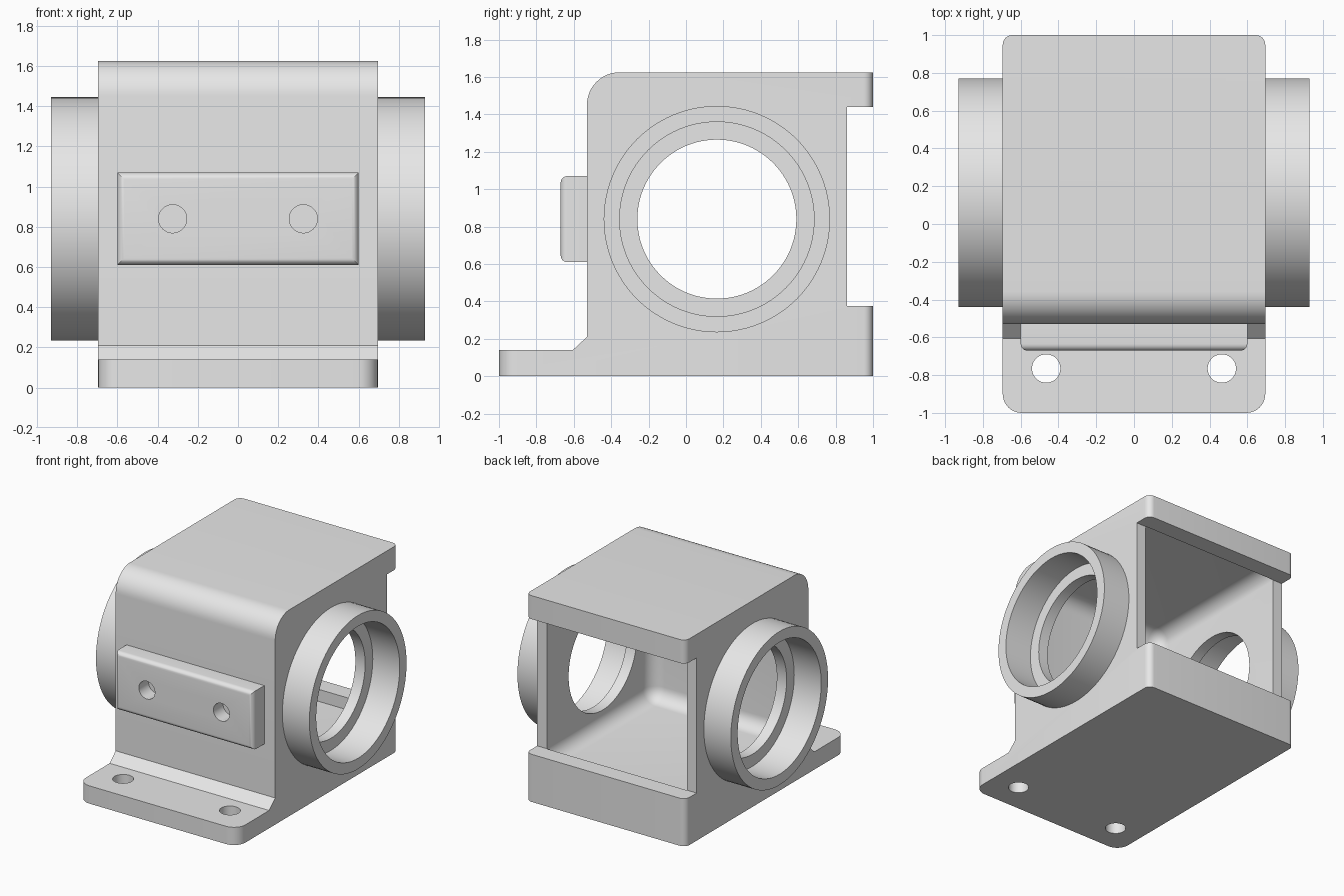
import bpy, bmesh, math
from mathutils import Matrix, Vector

if "Cube" in bpy.data.objects:
    bpy.data.objects.remove(bpy.data.objects["Cube"], do_unlink=True)

# Single plain metal colour
GREY = (0.8, 0.8, 0.8, 1.0)
metal = bpy.data.materials.new("plain_grey_metal")
metal.use_nodes = True
metal.diffuse_color = GREY
metal.node_tree.nodes["Principled BSDF"].inputs["Base Color"].default_value = GREY

HALF = 0.695              # half width of the housing
BORE_Y, BORE_Z = 0.165, 0.84


def to_object(bm, name):
    bmesh.ops.recalc_face_normals(bm, faces=bm.faces)
    mesh = bpy.data.meshes.new(name)
    bm.to_mesh(mesh)
    bm.free()
    mesh.materials.append(metal)
    ob = bpy.data.objects.new(name, mesh)
    bpy.context.collection.objects.link(ob)
    return ob


def round_edges(bm, test, radius, segments=8):
    """Round every edge whose two end points pass the test."""
    edges = [e for e in bm.edges if test(e.verts[0].co, e.verts[1].co)]
    bmesh.ops.bevel(bm, geom=edges, offset=radius, segments=segments,
                    profile=0.5, affect='EDGES', clamp_overlap=True)


def box(lo, hi):
    bm = bmesh.new()
    bmesh.ops.create_cube(bm, size=1)
    lo, hi = Vector(lo), Vector(hi)
    for v in bm.verts:
        v.co = Vector(hi[i] if v.co[i] > 0 else lo[i] for i in range(3))
    return bm


def cylinder(name, centre, axis, radius, depth, sides=48):
    bm = bmesh.new()
    turn = Vector(axis).to_track_quat('Z', 'Y').to_matrix().to_4x4()
    bmesh.ops.create_cone(bm, cap_ends=True, segments=sides, radius1=radius,
                          radius2=radius, depth=depth,
                          matrix=Matrix.Translation(centre) @ turn)
    return to_object(bm, name)


def cut(target, cutter):
    """Subtract the cutter and remove it."""
    mod = target.modifiers.new("cut", 'BOOLEAN')
    mod.operation, mod.solver, mod.object = 'DIFFERENCE', 'EXACT', cutter
    cutter.hide_render = True
    bpy.context.view_layer.update()
    bpy.context.view_layer.objects.active = target
    bpy.ops.object.modifier_apply(modifier=mod.name)
    bpy.data.objects.remove(cutter, do_unlink=True)


# Housing: side profile (y, z) with foot, chamfer and rear lips
profile = [(-1, 0), (1, 0), (1, 0.375), (0.86, 0.375), (0.86, 1.44), (1, 1.44),
           (1, 1.625), (-0.53, 1.625), (-0.53, 0.21), (-0.605, 0.14), (-1, 0.14)]
bm = bmesh.new()
side = bm.faces.new([bm.verts.new((-HALF, y, z)) for y, z in profile])
extruded = bmesh.ops.extrude_face_region(bm, geom=[side])["geom"]
bmesh.ops.translate(bm, vec=(2 * HALF, 0, 0),
                    verts=[g for g in extruded if isinstance(g, bmesh.types.BMVert)])
bmesh.ops.recalc_face_normals(bm, faces=bm.faces)
upright = lambda a, b: abs(a.x - b.x) < 0.001 and abs(a.y - b.y) < 0.001
round_edges(bm, lambda a, b: upright(a, b) and a.y < -0.99, 0.1)
round_edges(bm, lambda a, b: upright(a, b) and a.y > 0.99, 0.05)
round_edges(bm, lambda a, b: abs(a.x - b.x) > 1 and a.z > 1.6 and b.z > 1.6
            and a.y < -0.5 and b.y < -0.5, 0.175, 12)
housing = to_object(bm, "housing")

# Inner chamber, open at the rear, with rounded inside corners
bm = box((-0.61, -0.445, 0.28), (0.61, 0.862, 1.53))
round_edges(bm, lambda a, b: min(a.y, b.y) < 0, 0.11)
cut(housing, to_object(bm, "chamber_cutter"))

# Cross bore and foot bolt holes
cut(housing, cylinder("bore_cutter", (0, BORE_Y, BORE_Z), (1, 0, 0), 0.425, 2, 96))
for s in (-1, 1):
    cut(housing, cylinder("bolt_cutter", (s * 0.465, -0.765, 0.07), (0, 0, 1), 0.075, 0.4))

# Front mounting pad with rounded front edges and two blind holes
bm = box((-0.6, -0.67, 0.61), (0.6, -0.525, 1.07))
round_edges(bm, lambda a, b: a.y < -0.6 and b.y < -0.6, 0.035, 6)
pad = to_object(bm, "front_pad")
for s in (-1, 1):
    cut(pad, cylinder("pad_hole_cutter", (s * 0.325, -0.67, BORE_Z), (0, 1, 0), 0.07, 0.24))

# Bearing collars on both sides
parts = [housing, pad]
for s, name in ((1, "left_collar"), (-1, "right_collar")):
    collar = cylinder(name, (s * 0.81, BORE_Y, BORE_Z), (1, 0, 0), 0.605, 0.24, 96)
    cut(collar, cylinder("collar_cutter", (s * 0.81, BORE_Y, BORE_Z), (1, 0, 0), 0.52, 1, 96))
    parts.append(collar)

# Smooth the curved faces, keep the hard edges
for ob in bpy.context.view_layer.objects:
    ob.select_set(ob in parts)
bpy.context.view_layer.objects.active = housing
bpy.ops.object.shade_smooth_by_angle(angle=math.radians(30))
